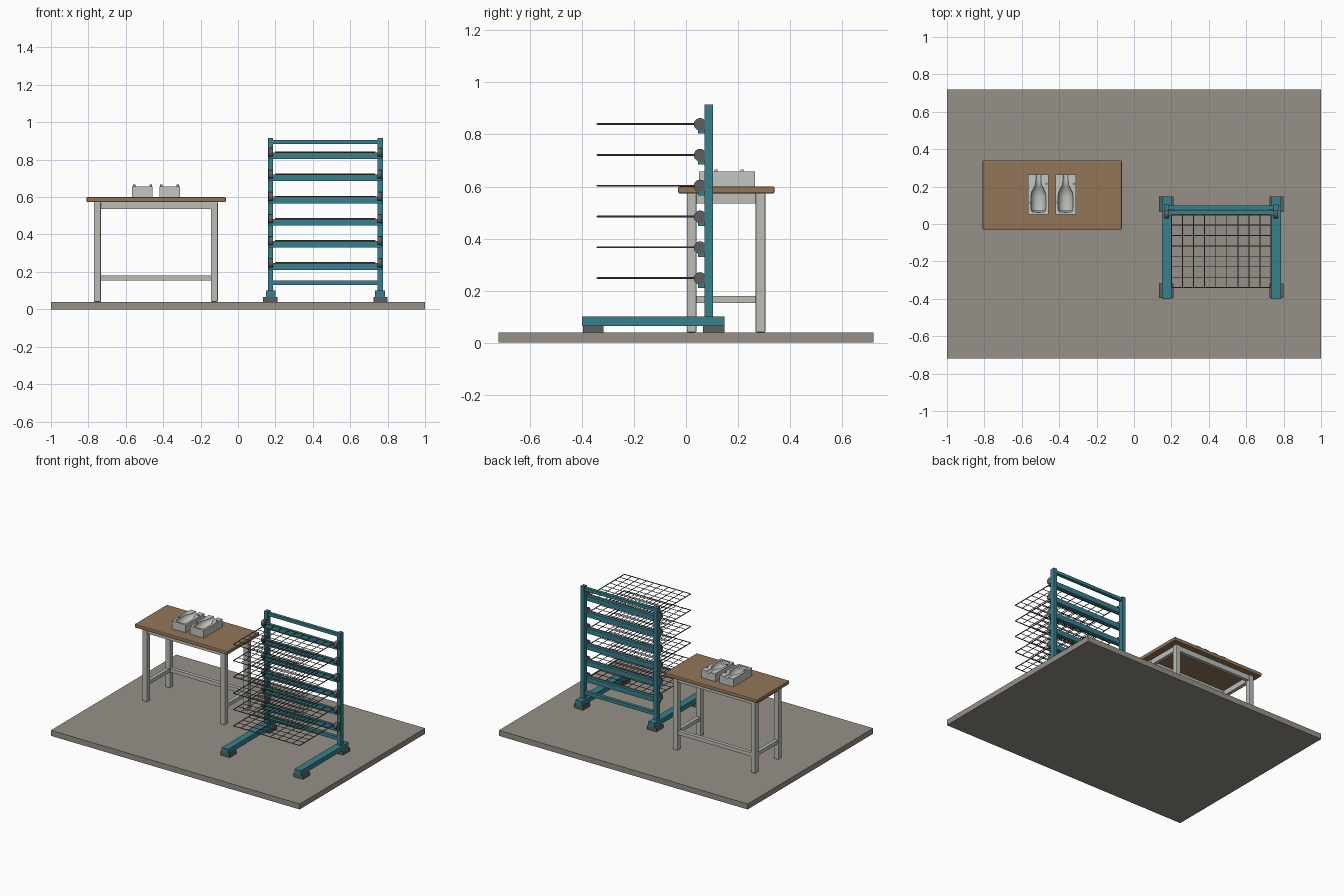
import bpy, bmesh, math
from mathutils import Matrix, Vector

cube = bpy.data.objects.get("Cube")
if cube:
    bpy.data.objects.remove(cube, do_unlink=True)


def material(name, *rgb):
    """Flat material from 0-255 display values, stored as linear."""
    lin = [((c / 255 + 0.055) / 1.055) ** 2.4 for c in rgb]
    mat = bpy.data.materials.new(name)
    mat.use_nodes = True
    mat.diffuse_color = (*lin, 1)
    bsdf = mat.node_tree.nodes["Principled BSDF"]
    bsdf.inputs["Base Color"].default_value = (*lin, 1)
    bsdf.inputs["Roughness"].default_value = 0.7
    return mat


CONCRETE = material("concrete", 150, 144, 135)
WOOD = material("wood", 148, 118, 88)
PALE = material("pale_metal", 188, 190, 182)
PLASTER = material("plaster", 194, 198, 192)
TEAL = material("teal_paint", 56, 128, 140)
DARK = material("dark_rubber", 92, 95, 99)
WIRE = material("wire_steel", 92, 90, 87)


def finish(name, bm, mat):
    bmesh.ops.recalc_face_normals(bm, faces=bm.faces)
    mesh = bpy.data.meshes.new(name)
    bm.to_mesh(mesh)
    bm.free()
    mesh.materials.append(mat)
    obj = bpy.data.objects.new(name, mesh)
    bpy.context.collection.objects.link(obj)
    return obj


def box(name, x, y, z, mat, bevel=0):
    """Box from (min, max) ranges, with an optional rounded edge."""
    bm = bmesh.new()
    bmesh.ops.create_cube(bm, size=1)
    for v in bm.verts:
        v.co = [r[0] if c < 0 else r[1] for c, r in zip(v.co, (x, y, z))]
    if bevel:
        bmesh.ops.bevel(bm, geom=bm.edges[:], offset=bevel, segments=2,
                        profile=0.5, affect='EDGES')
    return finish(name, bm, mat)


def add_rod(bm, a, b, radius, sides):
    a, b = Vector(a), Vector(b)
    turn = (b - a).to_track_quat('Z', 'Y').to_matrix().to_4x4()
    bmesh.ops.create_cone(bm, cap_ends=True, segments=sides, radius1=radius,
                          radius2=radius, depth=(b - a).length,
                          matrix=Matrix.Translation((a + b) / 2) @ turn)


def rod(name, a, b, radius, mat, sides=20):
    bm = bmesh.new()
    add_rod(bm, a, b, radius, sides)
    return finish(name, bm, mat)


def smooth(obj):
    bpy.ops.object.select_all(action='DESELECT')
    obj.select_set(True)
    bpy.context.view_layer.objects.active = obj
    bpy.ops.object.shade_smooth_by_angle(angle=math.radians(35))


# Floor slab
box("floor_slab", (-1, 1), (-0.72, 0.72), (0, 0.04), CONCRETE)

# Work table
box("table_top", (-0.81, -0.065), (-0.03, 0.34), (0.573, 0.6), WOOD, 0.006)
LEG_X = ((-0.77, -0.733), (-0.145, -0.108))
LEG_Y = ((0.003, 0.04), (0.267, 0.305))
for x in LEG_X:
    for y in LEG_Y:
        box("table_leg", x, y, (0.04, 0.574), PALE, 0.004)
    inner = (x[0] + 0.006, x[1] - 0.006)
    box("table_side_apron", inner, (0.035, 0.272), (0.535, 0.573), PALE)
    box("table_side_stretcher", inner, (0.035, 0.272), (0.153, 0.18), PALE)
for y in LEG_Y:
    box("table_apron", (-0.738, -0.14), (y[0] + 0.006, y[1] - 0.006),
        (0.535, 0.573), PALE)
box("table_back_stretcher", (-0.738, -0.14), (0.273, 0.299), (0.153, 0.18), PALE)


def bottle_mold(cx):
    """Plaster half mold with a bottle-shaped hollow and two locating pegs."""
    top = 0.657
    mold = box("mold_block", (cx - 0.055, cx + 0.055), (0.05, 0.265),
               (0.6, top), PLASTER)
    profile = [(0, 0.062), (0.03, 0.064), (0.038, 0.072), (0.04, 0.09),
               (0.04, 0.15), (0.036, 0.172), (0.024, 0.195), (0.016, 0.212),
               (0.014, 0.235), (0.014, 0.29), (0, 0.29)]
    bm = bmesh.new()
    verts = [bm.verts.new((cx + r, y, top)) for r, y in profile]
    edges = [bm.edges.new(pair) for pair in zip(verts, verts[1:])]
    bmesh.ops.spin(bm, geom=verts + edges, cent=(cx, 0, top), axis=(0, 1, 0),
                   angle=math.tau, steps=28)
    bmesh.ops.remove_doubles(bm, verts=bm.verts, dist=0.0003)
    cutter = finish("bottle_cutter", bm, PLASTER)
    cutter.hide_render = True
    cut = mold.modifiers.new("hollow", 'BOOLEAN')
    cut.operation, cut.solver, cut.object = 'DIFFERENCE', 'EXACT', cutter
    graph = bpy.context.evaluated_depsgraph_get()
    carved = bpy.data.meshes.new_from_object(mold.evaluated_get(graph))
    mold.modifiers.clear()
    mold.data = carved
    bpy.data.objects.remove(cutter, do_unlink=True)
    smooth(mold)
    for dx, y in ((-0.044, 0.115), (0.044, 0.215)):
        smooth(rod("mold_peg", (cx + dx, y, top - 0.002),
                   (cx + dx, y, top + 0.009), 0.006, PLASTER, 12))


bottle_mold(-0.511)
bottle_mold(-0.366)

# Rack frame: posts, foot beams and pads on both sides
MID = 0.467
for side in (-1, 1):
    def span(inner, outer):
        return tuple(sorted((MID + side * inner, MID + side * outer)))
    box("rack_post", span(0.28, 0.307), (0.072, 0.104), (0.09, 0.915), TEAL)
    box("foot_beam", span(0.266, 0.318), (-0.4, 0.147), (0.065, 0.1), TEAL)
    for y in ((-0.395, -0.317), (0.065, 0.147)):
        box("foot_pad", span(0.257, 0.332), y, (0.04, 0.066), DARK)
RAIL = (MID - 0.285, MID + 0.285)
box("top_rail", RAIL, (0.077, 0.1), (0.884, 0.906), TEAL)
box("bottom_rail", RAIL, (0.077, 0.1), (0.13, 0.155), TEAL)


def wire_tray(z):
    """Wire grid, with a heavier wire around the border."""
    bm = bmesh.new()
    x0, x1, y0, y1 = 0.2, 0.733, -0.34, 0.05
    columns, rows = 9, 7
    for i in range(columns + 1):
        x = x0 + (x1 - x0) * i / columns
        r = 0.0035 if i in (0, columns) else 0.0024
        add_rod(bm, (x, y0, z), (x, y1, z), r, 6)
    for j in range(rows + 1):
        y = y0 + (y1 - y0) * j / rows
        r = 0.0035 if j in (0, rows) else 0.0024
        add_rod(bm, (x0, y, z), (x1, y, z), r, 6)
    finish("wire_tray", bm, WIRE)


# Six folding shelves: rail, pivot discs and tray
for level in range(6):
    z = 0.247 + level * 0.1184
    box("shelf_rail", (MID - 0.3, MID + 0.3), (0.046, 0.074),
        (z - 0.036, z), TEAL)
    for side in (-1, 1):
        smooth(rod("pivot_disc", (MID + side * 0.28, 0.054, z),
                   (MID + side * 0.304, 0.054, z), 0.024, DARK))
    wire_tray(z + 0.001)
